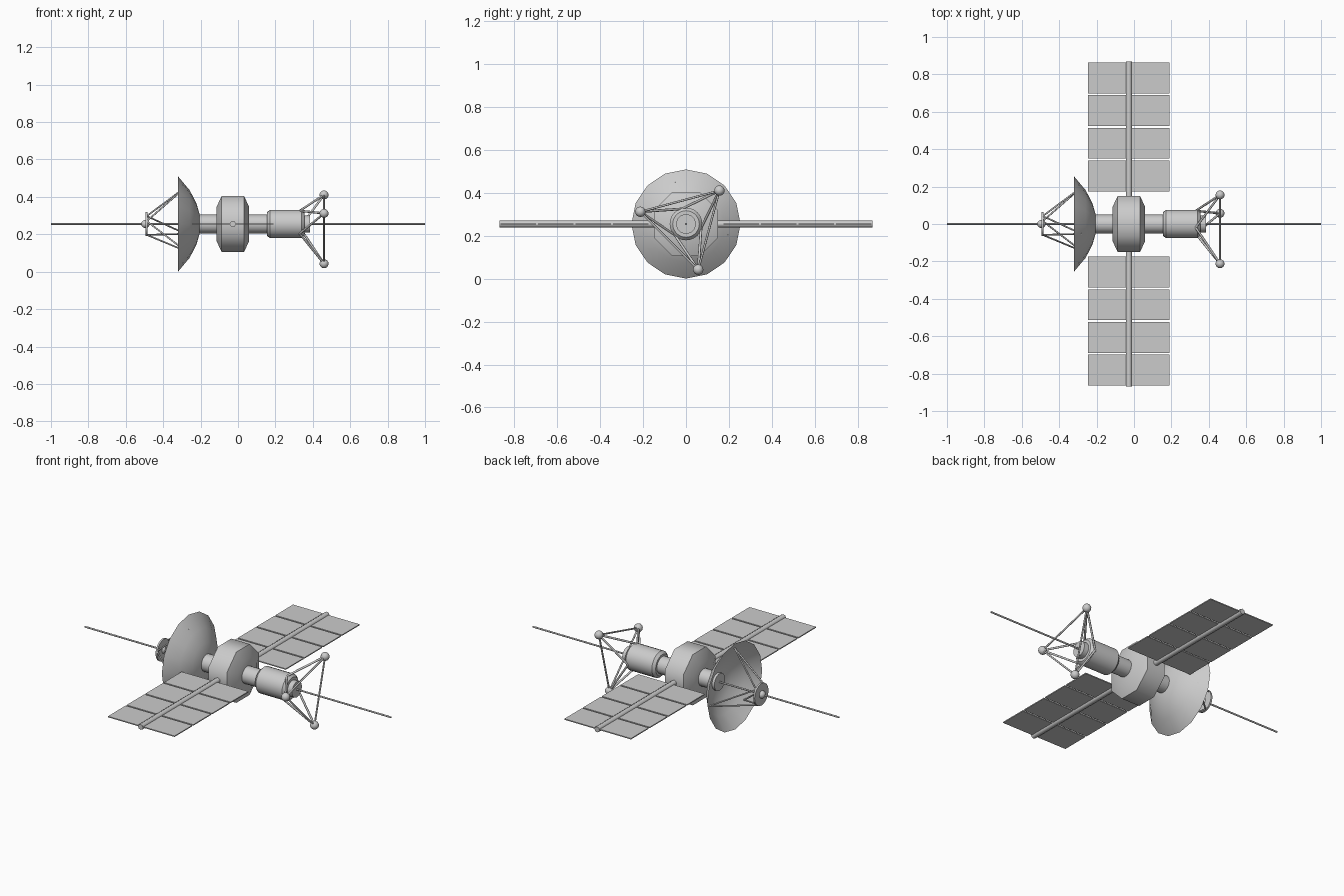
import bpy
import bmesh
from math import cos, sin, pi, radians
from mathutils import Matrix, Vector

AXIS_Z = 0.255   # height of the long axis
BODY_X = -0.0275  # centre of the hub and the wings

if "Cube" in bpy.data.objects:
    bpy.data.objects.remove(bpy.data.objects["Cube"], do_unlink=True)


def finish(name, bm, smooth_angle=35):
    bmesh.ops.recalc_face_normals(bm, faces=bm.faces[:])
    mesh = bpy.data.meshes.new(name)
    bm.to_mesh(mesh)
    bm.free()
    obj = bpy.data.objects.new(name, mesh)
    bpy.context.collection.objects.link(obj)
    obj.location.z = AXIS_Z
    bpy.ops.object.select_all(action='DESELECT')
    obj.select_set(True)
    bpy.context.view_layer.objects.active = obj
    if smooth_angle:
        bpy.ops.object.shade_smooth_by_angle(angle=radians(smooth_angle))
    return obj


def lathe(name, profile, sides=24, turn=0.0, capped=True, smooth_angle=35):
    """Revolve (x, radius) points around the long axis."""
    bm = bmesh.new()
    rings = []
    for x, r in profile:
        angles = [turn + 2 * pi * i / sides for i in range(sides)]
        rings.append([bm.verts.new((x, r * cos(a), r * sin(a))) for a in angles])
    for a, b in zip(rings, rings[1:]):
        for i in range(sides):
            j = (i + 1) % sides
            bm.faces.new((a[i], a[j], b[j], b[i]))
    if capped:
        bm.faces.new(rings[0])
    bm.faces.new(rings[-1])
    return finish(name, bm, smooth_angle)


def rod(name, start, end, radius, sides=8):
    start, end = Vector(start), Vector(end)
    direction = end - start
    place = Matrix.Translation((start + end) / 2) @ direction.to_track_quat('Z', 'Y').to_matrix().to_4x4()
    bm = bmesh.new()
    bmesh.ops.create_cone(bm, cap_ends=True, segments=sides, radius1=radius,
                          radius2=radius, depth=direction.length, matrix=place)
    return finish(name, bm, 50)


def ball(name, centre, radius):
    bm = bmesh.new()
    bmesh.ops.create_uvsphere(bm, u_segments=16, v_segments=10, radius=radius,
                              matrix=Matrix.Translation(centre))
    return finish(name, bm, 60)


def triad(x, radius, first_angle):
    """Three points spaced evenly around the long axis."""
    angles = [radians(first_angle + 120 * k) for k in range(3)]
    return [Vector((x, radius * cos(a), radius * sin(a))) for a in angles]


# Octagonal hub with chamfered ends
flat = 1 / cos(pi / 8)
lathe("hub", [(BODY_X - 0.0875, 0.09 * flat), (BODY_X - 0.06, 0.15 * flat),
              (BODY_X + 0.06, 0.15 * flat), (BODY_X + 0.0875, 0.09 * flat)],
      sides=8, turn=pi / 8, smooth_angle=46)

# Connecting tube, rear module and its collar
lathe("connecting_tube", [(-0.22, 0.05), (0.17, 0.05)])
lathe("rear_module", [(0.155, 0.062), (0.17, 0.076), (0.34, 0.076), (0.355, 0.062)])
lathe("rear_collar", [(0.35, 0.046), (0.385, 0.046)])

# Dish, an open shell
lathe("dish", [(-0.32, 0.254), (-0.258, 0.18), (-0.222, 0.11), (-0.205, 0.05)],
      sides=16, capped=False)

# Feed plate in front of the dish
lathe("feed_plate", [(-0.494, 0.065), (-0.484, 0.065)], sides=16)
ball("feed_knob", (-0.495, 0, 0), 0.022)

# Long antenna along the whole axis
rod("antenna", (-1, 0, 0), (1, 0, 0), 0.005)

# Zigzag struts joining each pair of offset triads
frames = [
    ("dish_strut", triad(-0.488, 0.06, 45), triad(-0.28, 0.204, -15), 0.0045),
    ("sensor_strut", triad(0.46, 0.22, 45), triad(0.33, 0.073, -15), 0.006),
]
for name, outer, inner, radius in frames:
    for k in range(3):
        for neighbour in (inner[k], inner[(k + 1) % 3]):
            rod(name, outer[k], neighbour, radius)

# Sensor balls tied together in a triangle
sensors = triad(0.46, 0.22, 45)
for k, point in enumerate(sensors):
    ball("sensor_ball", point, 0.024)
    rod("sensor_tie", point, sensors[(k + 1) % 3], 0.005)

# Solar wings: a boom with four pairs of thin panels on each side
PITCH, LENGTH, HALF_WIDTH = 0.1745, 0.165, 0.2175
for side, label in ((1, "back"), (-1, "front")):
    rod(label + "_boom", (BODY_X, side * 0.13, 0), (BODY_X, side * 0.87, 0), 0.0165)
    bm = bmesh.new()
    for row in range(4):
        y = side * (0.175 + row * PITCH + LENGTH / 2)
        for hand in (-1, 1):
            inner_edge = 0.013
            x = BODY_X + hand * (HALF_WIDTH + inner_edge) / 2
            size = Matrix.Diagonal((HALF_WIDTH - inner_edge, LENGTH, 0.006, 1))
            bmesh.ops.create_cube(bm, size=1, matrix=Matrix.Translation((x, y, 0)) @ size)
    finish(label + "_solar_panels", bm, None)
